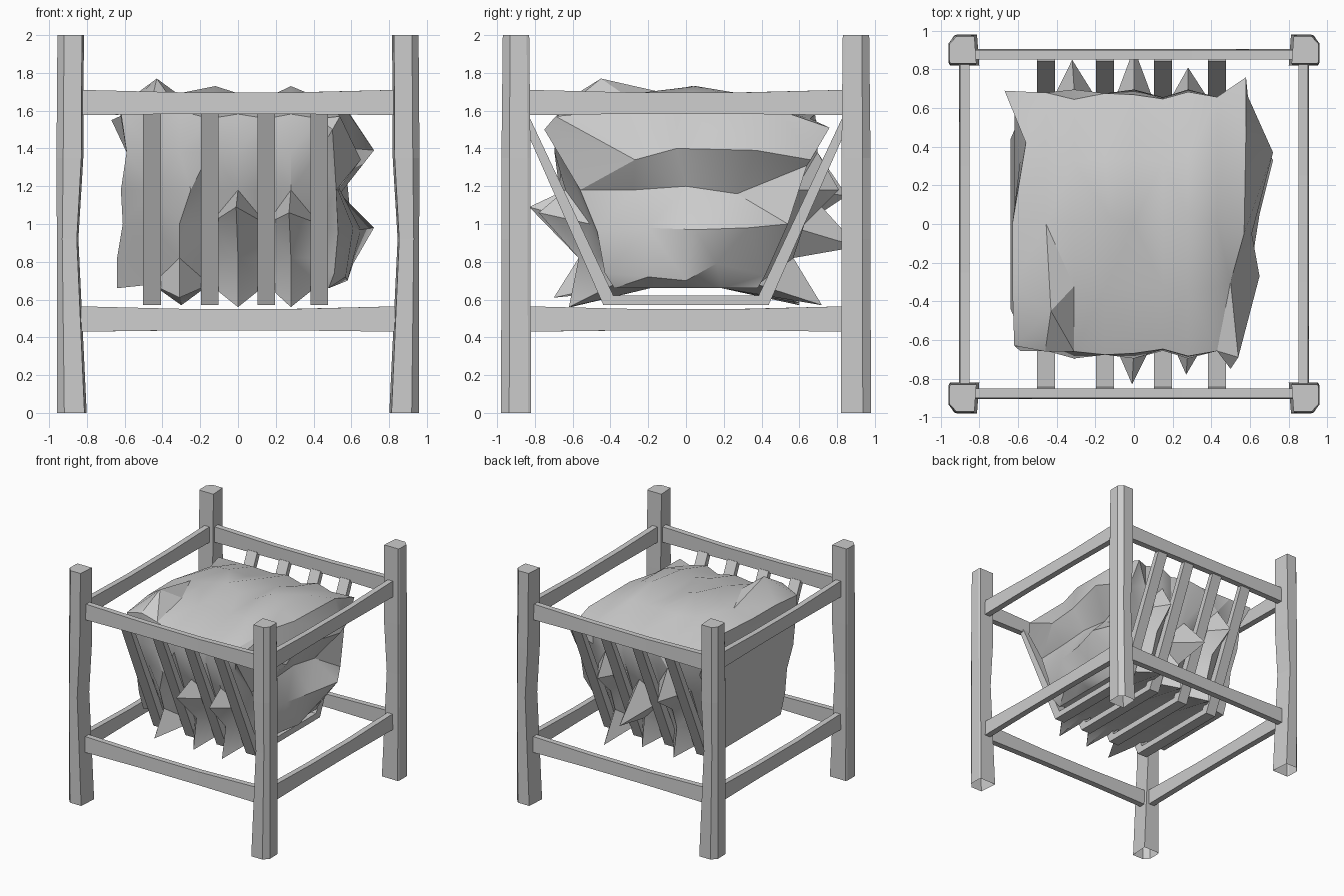
import bpy, bmesh, math
from mathutils import Vector

cube = bpy.data.objects.get("Cube")
if cube:
    bpy.data.objects.remove(cube, do_unlink=True)

grey = bpy.data.materials.new("plain grey")
grey.use_nodes = True
colour = (0.6, 0.6, 0.6, 1)
grey.diffuse_color = colour
grey.node_tree.nodes["Principled BSDF"].inputs["Base Color"].default_value = colour


def finish(name, bm):
    bmesh.ops.recalc_face_normals(bm, faces=bm.faces)
    mesh = bpy.data.meshes.new(name)
    bm.to_mesh(mesh)
    bm.free()
    mesh.materials.append(grey)
    obj = bpy.data.objects.new(name, mesh)
    bpy.context.collection.objects.link(obj)
    return obj


def loft(name, rings, cap_start=True):
    """Skin a row of equal rings and cap the ends."""
    bm = bmesh.new()
    rows = [[bm.verts.new(p) for p in ring] for ring in rings]
    n = len(rows[0])
    for a, b in zip(rows, rows[1:]):
        for i in range(n):
            bm.faces.new((a[i], a[(i + 1) % n], b[(i + 1) % n], b[i]))
    if cap_start:
        bm.faces.new(rows[0])
    bm.faces.new(rows[-1])
    return finish(name, bm)


# Corner posts: rough-hewn, outer corner chamfered, waisted half way up, open underneath
post_section = [(-1, -1), (0.9, -1), (1, -0.8), (1, 0.45), (0.5, 1), (-0.85, 1)]
post_levels = [(0, 0.88, 0.079, 0.08), (0.92, 0.902, 0.057, 0.076),
               (1.35, 0.89, 0.071, 0.077), (2, 0.886, 0.07, 0.07)]
for sx, side in ((-1, "right"), (1, "left")):
    for sy, end in ((-1, "front"), (1, "back")):
        loft(f"{end}_{side}_post",
             [[(sx * (cx + u * rx), sy * (0.9 + v * ry), z) for u, v in post_section]
              for z, cx, rx, ry in post_levels], cap_start=False)

# Rails: thin planks with a slight sag, one pair on each side
rail_stations = [(-0.83, 0.067, 0), (-0.3, 0.057, -0.003), (0.25, 0.056, -0.004), (0.83, 0.067, 0)]
for z, level in ((0.497, "lower"), (1.643, "upper")):
    for i, side in enumerate(("front", "left", "back", "right")):
        a = i * math.pi / 2
        c, s = round(math.cos(a)), round(math.sin(a))
        rings = []
        for t, h, sag in rail_stations:
            ring = [(-0.905, -h), (-0.852, -h), (-0.852, h), (-0.9, h)]
            rings.append([(c * t - s * d, s * t + c * d, z + dz + sag) for d, dz in ring])
        loft(f"{level}_{side}_rail", rings)

# Cradle slats: flat strips bent into a trough, their ends meeting the upper rails
inner = [(-0.845, 1.6), (-0.385, 0.622), (0.385, 0.622), (0.845, 1.6)]
outer = [(-0.885, 1.585), (-0.437, 0.57), (0.437, 0.57), (0.885, 1.585)]
for n, x in enumerate((-0.455, -0.15, 0.15, 0.43)):
    loft(f"cradle_slat_{n + 1}",
         [[(x - 0.047, *p), (x + 0.047, *p), (x + 0.047, *q), (x - 0.047, *q)]
          for p, q in zip(inner, outer)])

# Hay bale: a lattice block shaped to the trough, with tufts pulled out between slats
xs = [-0.62, -0.455, -0.31, -0.15, 0, 0.15, 0.28, 0.43, 0.48]
zs = [0.67, 0.82, 1.0, 1.18, 1.38, 1.57]
ts = [-1, -0.5, 0, 0.5, 1]
crown = [0, 0.1, 0.11, 0.1, 0]
right_bulge = [0.02, 0.02, -0.01, 0, -0.03, 0.01]
slat_gap_bulge = [0, 0.13, 0.12, 0.06, 0.04, 0]
tufts = {
    # front tufts
    (2, 0, 0): (-0.31, -0.7, 0.61), (4, 0, 0): (0, -0.61, 0.56), (6, 0, 0): (0.28, -0.62, 0.56),
    (2, 0, 3): (-0.25, -0.67, 1.18), (4, 0, 2): (-0.01, -0.83, 1.09), (6, 0, 2): (0.27, -0.78, 1.06),
    # back tufts
    (2, 4, 0): (-0.3, 0.6, 0.57), (4, 4, 0): (0, 0.6, 0.58), (6, 4, 0): (0.28, 0.72, 0.57),
    (2, 4, 3): (-0.32, 0.85, 1.15), (4, 4, 2): (0, 0.91, 0.88), (6, 4, 3): (0.28, 0.81, 1.18),
    # right end tufts
    (0, 4, 5): (-0.67, 0.69, 1.55), (0, 3, 5): (-0.56, 0.42, 1.6), (0, 0, 5): (-0.62, -0.63, 1.59),
    # crown tufts
    (1, 0, 5): (-0.46, -0.66, 1.64), (1, 1, 5): (-0.43, -0.45, 1.77), (2, 0, 5): (-0.31, -0.66, 1.6),
    (3, 2, 5): (-0.12, 0.03, 1.73), (6, 2, 5): (0.28, 0.05, 1.73),
}
# Ragged left end of the bale, rows from low to high
left_end = {
    1: [(0.51, -0.43, 0.74), (0.57, -0.2, 0.72), (0.58, 0, 0.7), (0.61, 0.16, 0.79), (0.51, 0.42, 0.73)],
    2: [(0.53, -0.47, 0.96), (0.61, -0.2, 0.98), (0.65, 0.05, 0.97), (0.72, 0.33, 0.98), (0.6, 0.54, 1)],
    3: [(0.52, -0.56, 1.18), (0.53, -0.28, 1.18), (0.53, 0, 1.2), (0.54, 0.27, 1.16), (0.57, 0.64, 1.31)],
    4: [(0.5, -0.75, 1.5), (0.65, -0.27, 1.34), (0.61, -0.05, 1.4), (0.72, 0.37, 1.39), (0.59, 0.66, 1.34)],
    5: [(0.54, -0.69, 1.57), (0.5, -0.3, 1.61), (0.57, -0.05, 1.61), (0.58, 0.5, 1.6), (0.58, 0.76, 1.51)],
}


def hay_point(i, j, k):
    if (i, j, k) in tufts:
        return Vector(tufts[i, j, k])
    if i == 8 and k in left_end:
        return Vector(left_end[k][j])
    x, z, t = xs[i], zs[k], ts[j]
    half = 0.36 + 0.39 * (z - 0.62)
    if i in (2, 4, 6):
        half += slat_gap_bulge[k]
    if i == 0:
        x -= right_bulge[k]
    if k == 5:
        half = 0.665 + 0.02 * math.sin(2.3 * i)
        z += crown[j] * (0.4 if i == 0 else 1) + 0.012 * (-1) ** i
    if k == 0:
        z += 0.02 * (i % 2) - 0.01
    return Vector((x, t * half, z))


bm = bmesh.new()
corner = {}


def vert(*key):
    if key not in corner:
        corner[key] = bm.verts.new(hay_point(*key))
    return corner[key]


size = (len(xs) - 1, len(ts) - 1, len(zs) - 1)
for axis in range(3):
    u, v = [a for a in range(3) if a != axis]
    for fixed in (0, size[axis]):
        for p in range(size[u]):
            for q in range(size[v]):
                quad = []
                for dp, dq in ((0, 0), (1, 0), (1, 1), (0, 1)):
                    key = [fixed] * 3
                    key[u], key[v] = p + dp, q + dq
                    quad.append(vert(*key))
                bm.faces.new(quad)
bmesh.ops.triangulate(bm, faces=bm.faces)
hay = finish("hay_bale", bm)
bpy.ops.object.select_all(action="DESELECT")
hay.select_set(True)
bpy.context.view_layer.objects.active = hay
bpy.ops.object.shade_smooth_by_angle(angle=math.radians(30))
